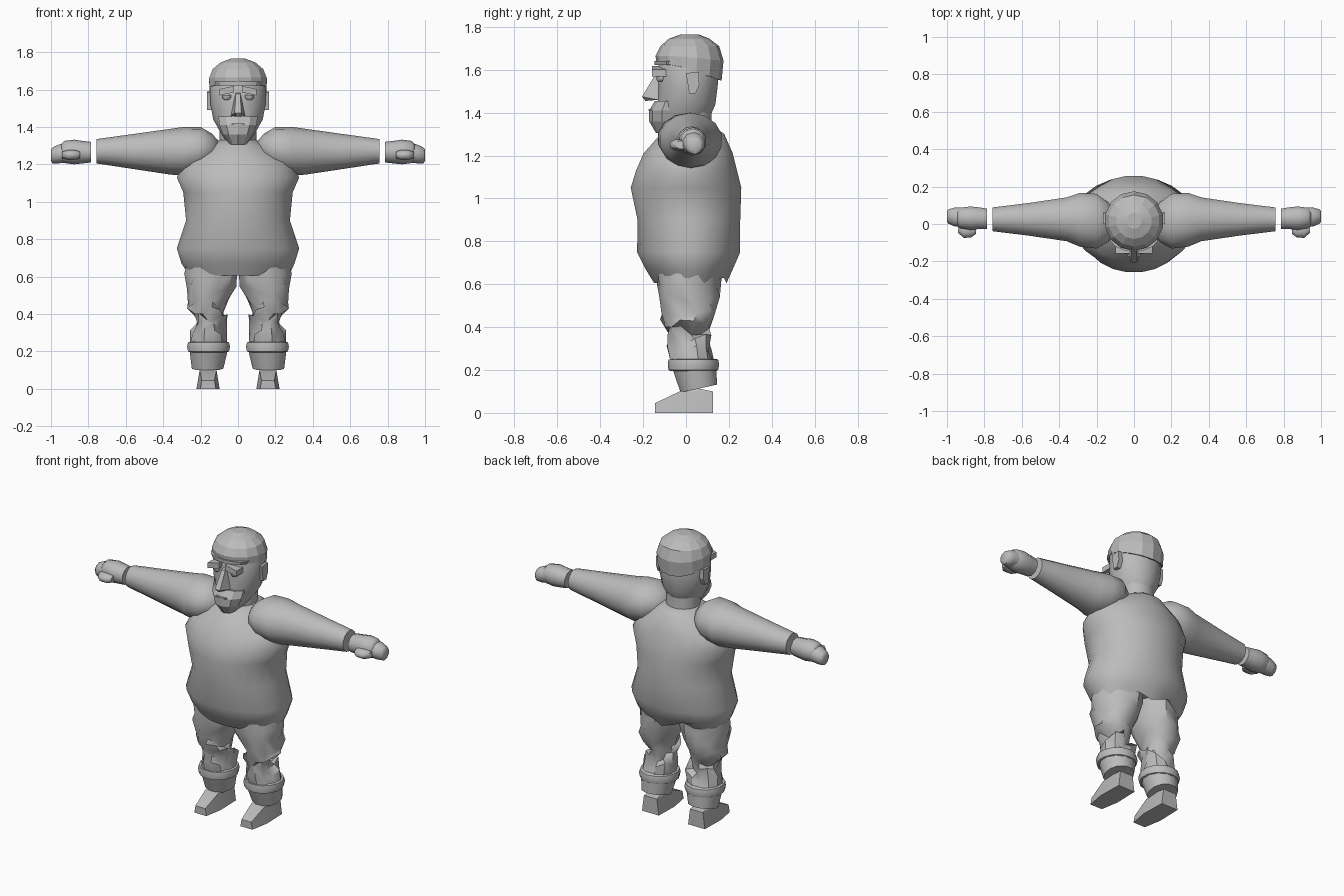
import bpy, bmesh, math, random

random.seed(4)
grey = bpy.data.materials.new("plain grey")
grey.diffuse_color = (0.5, 0.5, 0.5, 1)


def finish(name, bm, angle, mirror):
    bmesh.ops.recalc_face_normals(bm, faces=bm.faces)
    me = bpy.data.meshes.new(name)
    bm.to_mesh(me)
    bm.free()
    me.materials.append(grey)
    ob = bpy.data.objects.new(name, me)
    bpy.context.collection.objects.link(ob)
    bpy.ops.object.select_all(action='DESELECT')
    ob.select_set(True)
    bpy.context.view_layer.objects.active = ob
    bpy.ops.object.shade_smooth_by_angle(angle=math.radians(angle))
    if mirror:
        ob.modifiers.new("mirror", 'MIRROR')
    return ob


def loft(name, rings, n, axis='z', angle=50, mirror=False, shift=None):
    """Rings are (position, u min, u max, v min, v max) ellipses along an axis."""
    bm = bmesh.new()
    loops = []
    for k, (t, u0, u1, v0, v1) in enumerate(rings):
        loop = []
        for i in range(n):
            a = math.tau * (i + 0.5) / n
            u = (u0 + u1) / 2 + (u1 - u0) / 2 * math.cos(a)
            v = (v0 + v1) / 2 + (v1 - v0) / 2 * math.sin(a)
            p = (u, v, t) if axis == 'z' else (t, u, v)
            if shift:
                p = shift(k, i, *p)
            loop.append(bm.verts.new(p))
        loops.append(loop)
    for a, b in zip(loops, loops[1:]):
        for i in range(n):
            j = (i + 1) % n
            bm.faces.new((a[i], a[j], b[j], b[i]))
    bm.faces.new(loops[0])
    bm.faces.new(loops[-1])
    return finish(name, bm, angle, mirror)


def hull(name, points, mirror=False):
    """Flat-faced convex solid from a few corners."""
    bm = bmesh.new()
    for p in points:
        bm.verts.new(p)
    bmesh.ops.convex_hull(bm, input=bm.verts)
    bmesh.ops.dissolve_limit(bm, angle_limit=0.02, verts=bm.verts, edges=bm.edges)
    return finish(name, bm, 20, mirror)


def block(name, x, y, z, mirror=False):
    return hull(name, [(a, b, c) for a in x for b in y for c in z], mirror)


# Shirt with a ragged hem
def ragged(k, i, x, y, z):
    if k == 1 and not 16 <= i <= 19:
        z += random.choice((0, 0.02, 0.055)) if i % 2 else 0.025
    return x, y, z


loft("shirt", [
    (0.68, -.24, .24, -.13, .17), (0.605, -.275, .275, -.15, .19),
    (0.67, -.305, .305, -.19, .22), (0.75, -.33, .33, -.23, .255),
    (0.90, -.28, .28, -.228, .255), (1.05, -.295, .295, -.26, .26),
    (1.13, -.33, .33, -.235, .24), (1.21, -.29, .29, -.20, .22),
    (1.30, -.15, .15, -.12, .18), (1.33, -.10, .10, -.08, .14)],
    24, shift=ragged)

# Sleeves with round shoulders
loft("sleeve", [
    (0.10, -.03, .06, 1.25, 1.32), (0.14, -.10, .12, 1.20, 1.365),
    (0.20, -.135, .165, 1.16, 1.40), (0.29, -.125, .17, 1.14, 1.40),
    (0.36, -.095, .145, 1.145, 1.39), (0.56, -.065, .115, 1.175, 1.362),
    (0.757, -.04, .09, 1.205, 1.335)], 14, 'x', mirror=True)

# Hands: wrist and fist, curled fingers, thumb
loft("fist", [
    (0.785, -.03, .085, 1.21, 1.32), (0.83, -.03, .092, 1.205, 1.325),
    (0.875, -.035, .097, 1.20, 1.332), (0.93, -.025, .09, 1.207, 1.325),
    (0.945, -.01, .08, 1.22, 1.31)], 10, 'x', mirror=True)
loft("fingers", [
    (0.92, -.02, .09, 1.21, 1.315), (0.96, -.015, .09, 1.205, 1.305),
    (0.992, .00, .08, 1.205, 1.29), (1.0, .01, .07, 1.22, 1.28)],
    10, 'x', mirror=True)
loft("thumb", [
    (0.845, -.055, .01, 1.23, 1.27), (0.87, -.075, .01, 1.222, 1.278),
    (0.91, -.078, .01, 1.222, 1.278), (0.94, -.05, .01, 1.23, 1.27)],
    8, 'x', mirror=True)

# Head and neck
loft("neck", [(1.24, -.10, .10, -.07, .13), (1.36, -.10, .10, -.07, .12),
              (1.42, -.10, .10, -.07, .12)], 16)
loft("head", [
    (1.31, -.055, .055, -.12, .06), (1.37, -.095, .095, -.135, .11),
    (1.44, -.135, .135, -.135, .14), (1.52, -.15, .15, -.13, .15),
    (1.62, -.153, .153, -.132, .158), (1.70, -.12, .12, -.10, .13)], 16)


# Hair cap, lower at the back
def tilt(k, i, x, y, z):
    return x, y, z - max(0, y + 0.05) * (0.35 if k == 0 else 0.1 if k == 1 else 0)


loft("hair_cap", [
    (1.625, -.157, .157, -.137, .166), (1.665, -.158, .158, -.142, .175),
    (1.71, -.138, .138, -.12, .155), (1.745, -.095, .095, -.08, .11),
    (1.765, -.04, .04, -.025, .06)], 14, angle=12, shift=tilt)
loft("brow_band", [(1.622, -.12, .12, -.147, .0), (1.642, -.13, .13, -.147, .0)],
     14, angle=20)

# Faceted beard and mouth
loft("beard", [
    (1.305, -.045, .045, -.14, .0), (1.36, -.085, .085, -.172, .0),
    (1.41, -.105, .105, -.172, .0), (1.455, -.11, .11, -.145, .0)],
    10, angle=10)
block("mouth", (-.035, .035), (-.174, -.15), (1.41, 1.417))

# Nose, brows, eyes and ears
hull("nose", [(-.012, -.12, 1.585), (.012, -.12, 1.585), (-.012, -.145, 1.575),
              (.012, -.145, 1.575), (-.038, -.13, 1.46), (.038, -.13, 1.46),
              (-.018, -.205, 1.475), (.018, -.205, 1.475), (0, -.19, 1.455)])
hull("eyebrow", [(x, y, z + h) for x, z in ((.022, 1.585), (.10, 1.568))
                 for y in (-.158, -.09) for h in (0, .034)], True)
loft("eye", [(1.545, .045, .075, -.135, -.08), (1.557, .032, .088, -.14, -.08),
             (1.57, .032, .088, -.14, -.08)], 8, mirror=True)
hull("ear", [(x, y, z) for x in (.13, .165) for y, z in
             ((.0, 1.585), (.06, 1.59), (.062, 1.53), (.045, 1.49), (.015, 1.49))],
     True)


# Trousers: creased legs bunched over the cuffs
def crease(k, i, x, y, z):
    r = 0.014 if 0 < k < 8 else 0
    a = math.tau * (i + 0.5) / 12
    w = r * math.sin(3 * a + k * 1.9) + random.uniform(-r, r) * 0.5
    return x + w * math.cos(a), y + w * math.sin(a), z + w * 1.4


loft("trouser_leg", [
    (0.70, .0, .27, -.14, .17), (0.60, .0, .28, -.14, .16),
    (0.53, .015, .275, -.125, .155), (0.46, .06, .27, -.11, .14),
    (0.415, .07, .265, -.11, .12), (0.385, .06, .225, -.095, .105),
    (0.345, .075, .225, -.075, .11), (0.30, .055, .25, -.085, .125),
    (0.24, .055, .26, -.075, .135)], 12, angle=40, mirror=True, shift=crease)

# Rolled cuffs and the flared hem below them
loft("cuff", [(0.195, .06, .255, -.07, .14), (0.20, .045, .27, -.082, .15),
              (0.225, .04, .275, -.085, .155), (0.248, .045, .27, -.082, .15),
              (0.252, .06, .255, -.07, .14)], 14, mirror=True)
loft("trouser_hem", [(0.10, .075, .25, -.03, .148), (0.20, .053, .262, -.065, .145)],
     12, mirror=True,
     shift=lambda k, i, x, y, z: (x, y, z + (max(0, y) * 0.22 if k == 0 else 0)))

# Wedge shoes
hull("shoe", [(.16 + s * w, y, z) for s in (-1, 1) for w, y, z in (
    (.042, -.145, 0), (.034, -.145, .045), (.062, -.03, 0), (.045, -.03, .10),
    (.035, .05, .115), (.058, .125, 0), (.045, .125, .10))], True)
